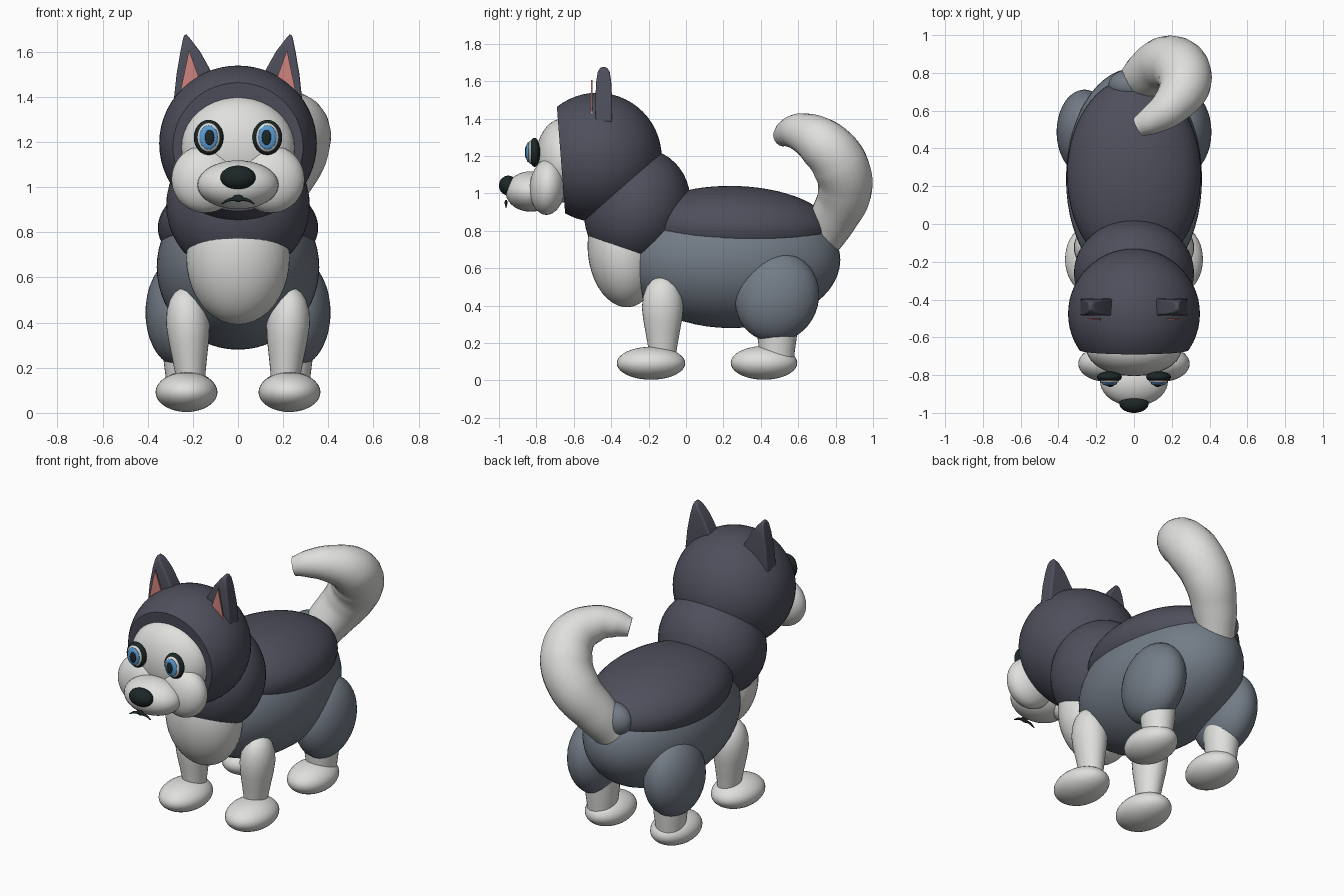
import bpy, bmesh, math
from mathutils import Matrix, Vector

if "Cube" in bpy.data.objects:
    bpy.data.objects.remove(bpy.data.objects["Cube"])


def material(name, rgb):
    m = bpy.data.materials.new(name)
    m.diffuse_color = (*rgb, 1)
    m.use_nodes = True
    m.node_tree.nodes["Principled BSDF"].inputs["Base Color"].default_value = m.diffuse_color
    return m


DARK = material("charcoal fur", (0.075, 0.078, 0.105))
GREY = material("blue grey fur", (0.17, 0.20, 0.24))
WHITE = material("white fur", (0.74, 0.74, 0.72))
BLACK = material("black", (0.012, 0.02, 0.02))
PINK = material("inner ear pink", (0.62, 0.23, 0.21))
BLUE = material("iris blue", (0.10, 0.33, 0.66))


def finish(bm, name, mat, angle=40):
    bmesh.ops.recalc_face_normals(bm, faces=bm.faces)
    me = bpy.data.meshes.new(name)
    bm.to_mesh(me)
    bm.free()
    me.materials.append(mat)
    ob = bpy.data.objects.new(name, me)
    bpy.context.collection.objects.link(ob)
    bpy.ops.object.select_all(action='DESELECT')
    ob.select_set(True)
    bpy.context.view_layer.objects.active = ob
    bpy.ops.object.shade_smooth_by_angle(angle=math.radians(angle))
    return ob


def ellipsoid(name, mat, centre, radii, tilt=0, segs=40, cut=None):
    """Ellipsoid tilted about x; cut = (point, normal) slices off one side."""
    bm = bmesh.new()
    mx = (Matrix.Translation(centre) @ Matrix.Rotation(math.radians(tilt), 4, 'X')
          @ Matrix.Diagonal((*radii, 1)))
    bmesh.ops.create_uvsphere(bm, u_segments=segs, v_segments=segs // 2, radius=1, matrix=mx)
    if cut:
        res = bmesh.ops.bisect_plane(bm, geom=bm.verts[:] + bm.edges[:] + bm.faces[:],
                                     plane_co=cut[0], plane_no=cut[1], clear_outer=True)
        edges = [e for e in res['geom_cut'] if isinstance(e, bmesh.types.BMEdge)]
        bmesh.ops.contextual_create(bm, geom=edges)
    return finish(bm, name, mat)


def loft(name, mat, rings, angle=40):
    """Skin a list of equal-length rings of points and cap both ends."""
    bm = bmesh.new()
    loops = [[bm.verts.new(p) for p in r] for r in rings]
    n = len(loops[0])
    for a, b in zip(loops, loops[1:]):
        for i in range(n):
            j = (i + 1) % n
            bm.faces.new((a[i], a[j], b[j], b[i]))
    bm.faces.new(loops[0])
    bm.faces.new(loops[-1])
    return finish(bm, name, mat, angle)


def tube(name, mat, pts, radii, depth):
    """Smooth curve with a radius at each point, turned into a mesh."""
    cu = bpy.data.curves.new(name, 'CURVE')
    cu.dimensions = '3D'
    cu.bevel_depth = depth
    cu.bevel_resolution = 8
    cu.use_fill_caps = True
    sp = cu.splines.new('BEZIER')
    sp.resolution_u = 8
    sp.bezier_points.add(len(pts) - 1)
    for bp, p, r in zip(sp.bezier_points, pts, radii):
        bp.co = p
        bp.radius = r
        bp.handle_left_type = bp.handle_right_type = 'AUTO'
    ob = bpy.data.objects.new(name, cu)
    bpy.context.collection.objects.link(ob)
    cu.materials.append(mat)
    bpy.ops.object.select_all(action='DESELECT')
    ob.select_set(True)
    bpy.context.view_layer.objects.active = ob
    bpy.ops.object.convert(target='MESH')
    bpy.ops.object.shade_smooth_by_angle(angle=math.radians(50))


# Torso
ellipsoid("body", GREY, (0, 0.24, 0.645), (0.36, 0.585, 0.365), segs=56)
ellipsoid("saddle", DARK, (0, 0.26, 0.82), (0.355, 0.515, 0.22), tilt=-1.5, segs=56)
ellipsoid("tail_root", GREY, (-0.015, 0.735, 0.83), (0.12, 0.085, 0.10))
ellipsoid("neck", DARK, (0, -0.26, 0.92), (0.318, 0.28, 0.322), tilt=-20, segs=48)
ellipsoid("chest", WHITE, (0, -0.335, 0.69), (0.23, 0.19, 0.30), tilt=6)

# Head, sliced flat where the face mask sits
ellipsoid("head", DARK, (0, -0.475, 1.193), (0.349, 0.345, 0.345), segs=56,
          cut=(Vector((0, -0.67, 1.2)), Vector((0, -0.997, -0.077))))
ellipsoid("face_mask", WHITE, (0, -0.66, 1.175), (0.252, 0.145, 0.225))
ellipsoid("muzzle", WHITE, (0, -0.83, 1.01), (0.18, 0.135, 0.108))
ellipsoid("nose", BLACK, (0, -0.95, 1.042), (0.078, 0.05, 0.053))

# Mouth
ellipsoid("mouth_centre", BLACK, (0, -0.962, 0.95), (0.025, 0.008, 0.016), segs=16)
tube("mouth_line", BLACK,
     [(-0.073, -0.962, 0.925), (-0.04, -0.962, 0.943), (0, -0.962, 0.945),
      (0.04, -0.962, 0.943), (0.073, -0.962, 0.925)],
     [0.4, 1, 1, 1, 0.4], 0.007)

# Leg cross-section sizes: height, radius
LEG = [(0.12, 0.07), (0.18, 0.078), (0.25, 0.09), (0.32, 0.103), (0.39, 0.111),
       (0.45, 0.104), (0.50, 0.086), (0.535, 0.058), (0.555, 0.02)]
# Ear outline: height, outer x, inner x, half thickness
EAR = [(1.38, 0.285, 0.085, 0.045), (1.50, 0.272, 0.112, 0.045),
       (1.60, 0.255, 0.168, 0.040), (1.65, 0.245, 0.206, 0.032),
       (1.675, 0.239, 0.227, 0.016)]

for s, side in ((-1, "right"), (1, "left")):
    ellipsoid(f"cheek_{side}", WHITE, (s * 0.145, -0.74, 1.035), (0.15, 0.095, 0.15), tilt=-4)

    # Eye built from stacked lenses
    for part, mat, y, r in (("rim", BLACK, -0.81, (0.066, 0.03, 0.078)),
                            ("white", WHITE, -0.83, (0.050, 0.018, 0.064)),
                            ("iris", BLUE, -0.843, (0.041, 0.013, 0.054)),
                            ("pupil", BLACK, -0.853, (0.021, 0.009, 0.034))):
        ellipsoid(f"eye_{part}_{side}", mat, (s * (0.13 if part != "pupil" else 0.126), y, 1.22),
                  r, segs=24)

    # Ear with rounded edges and a thin pink lining
    ear = loft(f"ear_{side}", DARK,
               [[(s * xo, -0.44 - t, z), (s * xi, -0.44 - t, z),
                 (s * xi, -0.44 + t, z), (s * xo, -0.44 + t, z)] for z, xo, xi, t in EAR], 60)
    bev = ear.modifiers.new("rounded", 'BEVEL')
    bev.width = 0.014
    bev.segments = 3
    bev.angle_limit = math.radians(50)
    loft(f"ear_lining_{side}", PINK,
         [[(s * x, y, z) for x, z in ((0.262, 1.39), (0.15, 1.42), (0.217, 1.607))]
          for y in (-0.508, -0.499)])

    # Front leg
    loft(f"front_leg_{side}", WHITE,
         [[(s * (0.21 + 0.05 * (z - 0.15)) + 0.87 * r * math.cos(a), -0.125 + r * math.sin(a), z)
           for a in (2 * math.pi * i / 32 for i in range(32))] for z, r in LEG], 60)
    ellipsoid(f"front_paw_{side}", WHITE, (s * 0.228, -0.187, 0.092), (0.137, 0.183, 0.088))

    # Hind leg
    ellipsoid(f"thigh_{side}", GREY, (s * 0.262, 0.487, 0.445), (0.148, 0.222, 0.242), tilt=-22)
    loft(f"hind_ankle_{side}", WHITE,
         [[(s * 0.235 + 0.9 * r * math.cos(a), 0.487 + r * math.sin(a), z)
           for a in (2 * math.pi * i / 32 for i in range(32))]
          for z, r in ((0.10, 0.09), (0.16, 0.095), (0.23, 0.105), (0.32, 0.11))], 60)
    ellipsoid(f"hind_paw_{side}", WHITE, (s * 0.225, 0.417, 0.094), (0.13, 0.178, 0.09))

# Curled tail
tube("tail", WHITE,
     [(0, 0.72, 0.74), (0.07, 0.79, 0.87), (0.17, 0.85, 1.02), (0.25, 0.82, 1.16),
      (0.265, 0.73, 1.265), (0.19, 0.62, 1.325), (0.10, 0.555, 1.325), (0.025, 0.515, 1.305)],
     [0.105, 0.127, 0.145, 0.15, 0.138, 0.105, 0.08, 0.055], 1.0)
